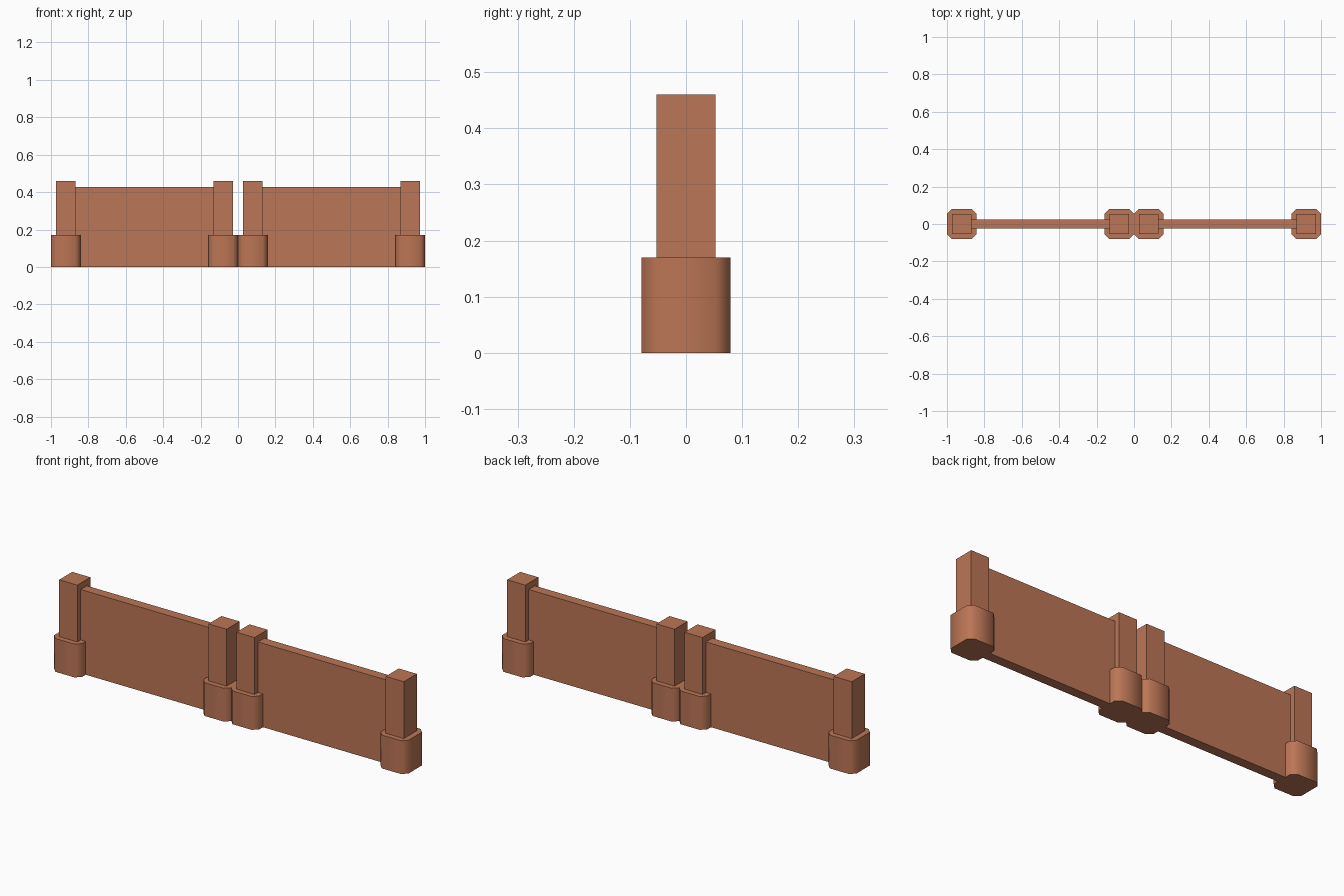
import bpy, bmesh, math

if "Cube" in bpy.data.objects:
    bpy.data.objects.remove(bpy.data.objects["Cube"])

# single terracotta colour
clay = bpy.data.materials.new("terracotta")
clay.diffuse_color = (0.50, 0.18, 0.092, 1)
clay.use_nodes = True
clay.node_tree.nodes["Principled BSDF"].inputs["Base Color"].default_value = clay.diffuse_color


def prism(name, outline, z0, z1, smooth=False):
    """Extrude a closed XY outline from z0 to z1."""
    bm = bmesh.new()
    face = bm.faces.new([bm.verts.new((x, y, z0)) for x, y in outline])
    top = bmesh.ops.extrude_face_region(bm, geom=[face], use_keep_orig=True)["geom"]
    for v in top:
        if isinstance(v, bmesh.types.BMVert):
            v.co.z = z1
    bmesh.ops.recalc_face_normals(bm, faces=bm.faces)
    mesh = bpy.data.meshes.new(name)
    bm.to_mesh(mesh)
    bm.free()
    mesh.materials.append(clay)
    obj = bpy.data.objects.new(name, mesh)
    bpy.context.collection.objects.link(obj)
    if smooth:
        bpy.ops.object.select_all(action='DESELECT')
        obj.select_set(True)
        bpy.context.view_layer.objects.active = obj
        bpy.ops.object.shade_smooth_by_angle(angle=math.radians(50))
    return obj


def rect(cx, hx, hy):
    return [(cx - hx, -hy), (cx + hx, -hy), (cx + hx, hy), (cx - hx, hy)]


def chamfered(cx, h, c):
    """Square of half-width h with corners cut by c."""
    k = h - c
    return [(cx + x, y) for x, y in
            [(-k, -h), (k, -h), (h, -k), (h, k), (k, h), (-k, h), (-h, k), (-h, -k)]]


for side, s in (("left", -1), ("right", 1)):
    # posts standing on chamfered footings
    for place, x in (("outer", 0.921), ("inner", 0.079)):
        prism(f"{side}_{place}_footing", chamfered(s * x, 0.079, 0.025), 0, 0.17, True)
        prism(f"{side}_{place}_post", rect(s * x, 0.051, 0.0525), 0.002, 0.46)
    # wall panel between the posts
    prism(f"{side}_panel", rect(s * 0.5, 0.39, 0.025), 0, 0.427)
